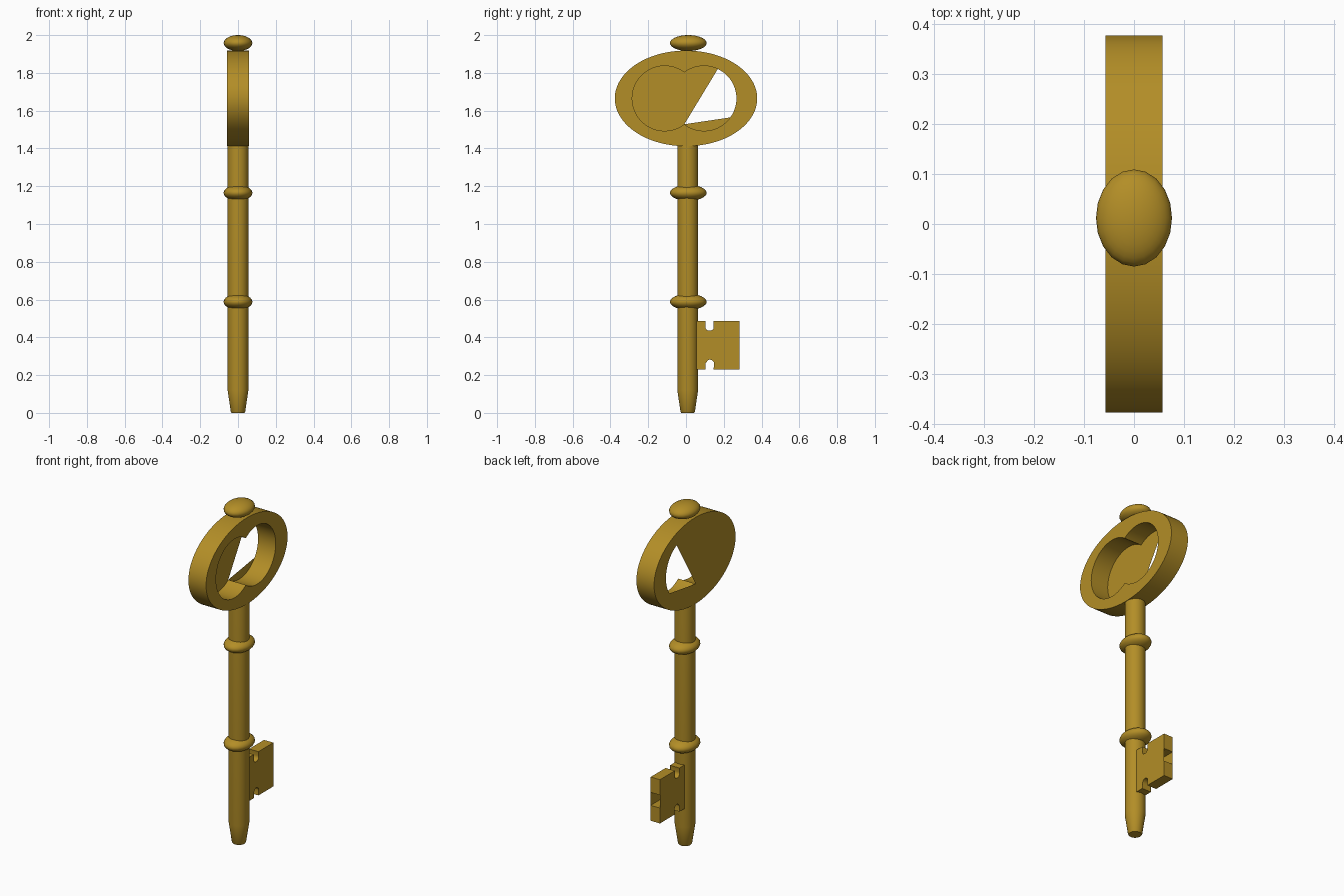
import bpy, bmesh
from math import sin, cos, pi, sqrt

if "Cube" in bpy.data.objects:
    bpy.data.objects.remove(bpy.data.objects["Cube"])

brass = bpy.data.materials.new("brass")
brass.diffuse_color = (0.45, 0.27, 0.02, 1)
brass.use_nodes = True
brass.node_tree.nodes["Principled BSDF"].inputs["Base Color"].default_value = brass.diffuse_color
AXIS_Y = 0.009  # centre line of the shaft


def finish(name, bm, angle=0.6):
    bmesh.ops.recalc_face_normals(bm, faces=bm.faces)
    me = bpy.data.meshes.new(name)
    bm.to_mesh(me)
    bm.free()
    me.materials.append(brass)
    ob = bpy.data.objects.new(name, me)
    bpy.context.collection.objects.link(ob)
    bpy.ops.object.select_all(action='DESELECT')
    ob.select_set(True)
    bpy.context.view_layer.objects.active = ob
    bpy.ops.object.shade_smooth_by_angle(angle=angle)
    return ob


def ring_faces(bm, a, b):
    n = len(a)
    for i in range(n):
        j = (i + 1) % n
        bm.faces.new((a[i], a[j], b[j], b[i]))


# Shaft: lathed profile with a tapered tip
def shaft():
    bm = bmesh.new()
    n = 32
    profile = [(0.034, 0), (0.038, 0.006), (0.055, 0.12), (0.055, 1.43)]
    rings = [[bm.verts.new((r * cos(2 * pi * i / n), AXIS_Y + r * sin(2 * pi * i / n), z))
              for i in range(n)] for r, z in profile]
    for a, b in zip(rings, rings[1:]):
        ring_faces(bm, a, b)
    bm.faces.new(rings[0])
    bm.faces.new(rings[-1])
    finish("shaft", bm)


# Oval collars and top knob
def oval(name, z):
    bm = bmesh.new()
    bmesh.ops.create_uvsphere(bm, u_segments=20, v_segments=16, radius=1)
    bmesh.ops.scale(bm, vec=(0.076, 0.097, 0.042), verts=bm.verts)
    bmesh.ops.translate(bm, vec=(0, 0.012, z), verts=bm.verts)
    finish(name, bm)


# Bow: oval plate with a two-lobed opening, partly closed by a web on the -x face
def bow():
    bm = bmesh.new()
    n, half, zc, yc, d, rad = 96, 0.057, 1.665, -0.009, 0.104, 0.172

    def outer(t):
        return 0.377 * cos(t), zc + 0.253 * sin(t)

    def inner(t):
        r = d * abs(cos(t)) + sqrt(rad ** 2 - (d * sin(t)) ** 2)
        return yc + r * cos(t), zc + r * sin(t)

    def loop(f, x):
        return [bm.verts.new((x, *f(2 * pi * i / n))) for i in range(n)]

    loops = [loop(outer, half), loop(inner, half), loop(inner, -half), loop(outer, -half)]
    for k in range(4):
        ring_faces(bm, loops[k], loops[(k + 1) % 4])
    finish("bow", bm)

    web = bmesh.new()
    pts = [web.verts.new((-half, *inner(2 * pi * i / n))) for i in range(n)]
    pivot = 3 * n // 4
    for i in range(11, n - 6):      # leaves the wedge-shaped gap open
        if pivot not in (i, i + 1):
            web.faces.new((pts[pivot], pts[i], pts[i + 1]))
    for i in [v for v in web.verts if not v.link_faces]:
        web.verts.remove(i)
    finish("bow_web", web)


# Bit: mirrored outline with a square slot and two round notches
def bit():
    bm = bmesh.new()
    zm, half = 0.358, 0.03
    arc = [(0.125 - 0.025 * cos(pi * k / 10), 0.257 + 0.025 * sin(pi * k / 10))
           for k in range(11)]
    low = [(0.045, 0.23), (0.104, 0.23)] + arc + [(0.146, 0.23), (0.284, 0.23),
                                                (0.284, 0.32), (0.17, 0.32)]
    outline = low + [(y, 2 * zm - z) for y, z in reversed(low)]
    a = [bm.verts.new((half, y, z)) for y, z in outline]
    b = [bm.verts.new((-half, y, z)) for y, z in outline]
    ring_faces(bm, a, b)
    caps = [bm.faces.new(a), bm.faces.new(b)]
    bmesh.ops.triangulate(bm, faces=caps)
    finish("bit", bm)


shaft()
for part, height in (("lower_collar", 0.588), ("upper_collar", 1.165), ("top_knob", 1.958)):
    oval(part, height)
bow()
bit()
